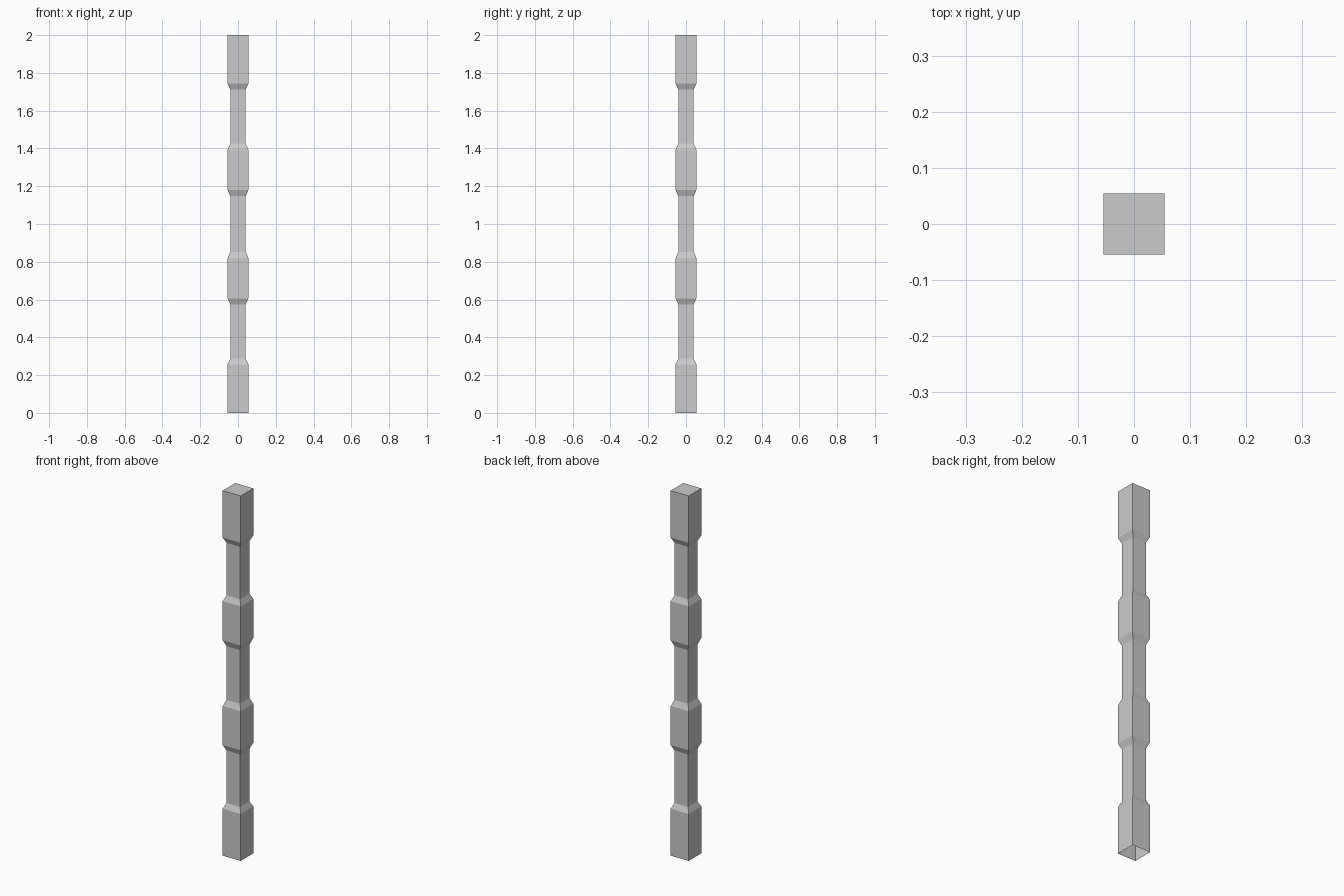
import bpy
import bmesh

if "Cube" in bpy.data.objects:
    bpy.data.objects.remove(bpy.data.objects["Cube"], do_unlink=True)

# Plain grey paint
grey = bpy.data.materials.new("light_grey")
grey.use_nodes = True
colour = (0.6, 0.6, 0.6, 1.0)
grey.diffuse_color = colour
grey.node_tree.nodes["Principled BSDF"].inputs["Base Color"].default_value = colour

WIDE, NARROW = 0.0545, 0.041

# Half-width and height of each ring; the upper half mirrors the lower
lower = [(WIDE, 0.0), (WIDE, 0.257), (NARROW, 0.287),
         (NARROW, 0.575), (WIDE, 0.606), (WIDE, 0.82), (NARROW, 0.853)]
profile = lower + [(r, 2.0 - z) for r, z in reversed(lower)]

# Square post: stacked rings, closed on top and open underneath
bm = bmesh.new()
rings = [[bm.verts.new((sx * r, sy * r, z))
          for sx, sy in ((-1, -1), (1, -1), (1, 1), (-1, 1))]
         for r, z in profile]
for low, high in zip(rings, rings[1:]):
    for i in range(4):
        j = (i + 1) % 4
        bm.faces.new((low[i], low[j], high[j], high[i]))
bm.faces.new(rings[-1])

mesh = bpy.data.meshes.new("notched_post")
bm.to_mesh(mesh)
bm.free()
mesh.materials.append(grey)
post = bpy.data.objects.new("notched_post", mesh)
bpy.context.collection.objects.link(post)
